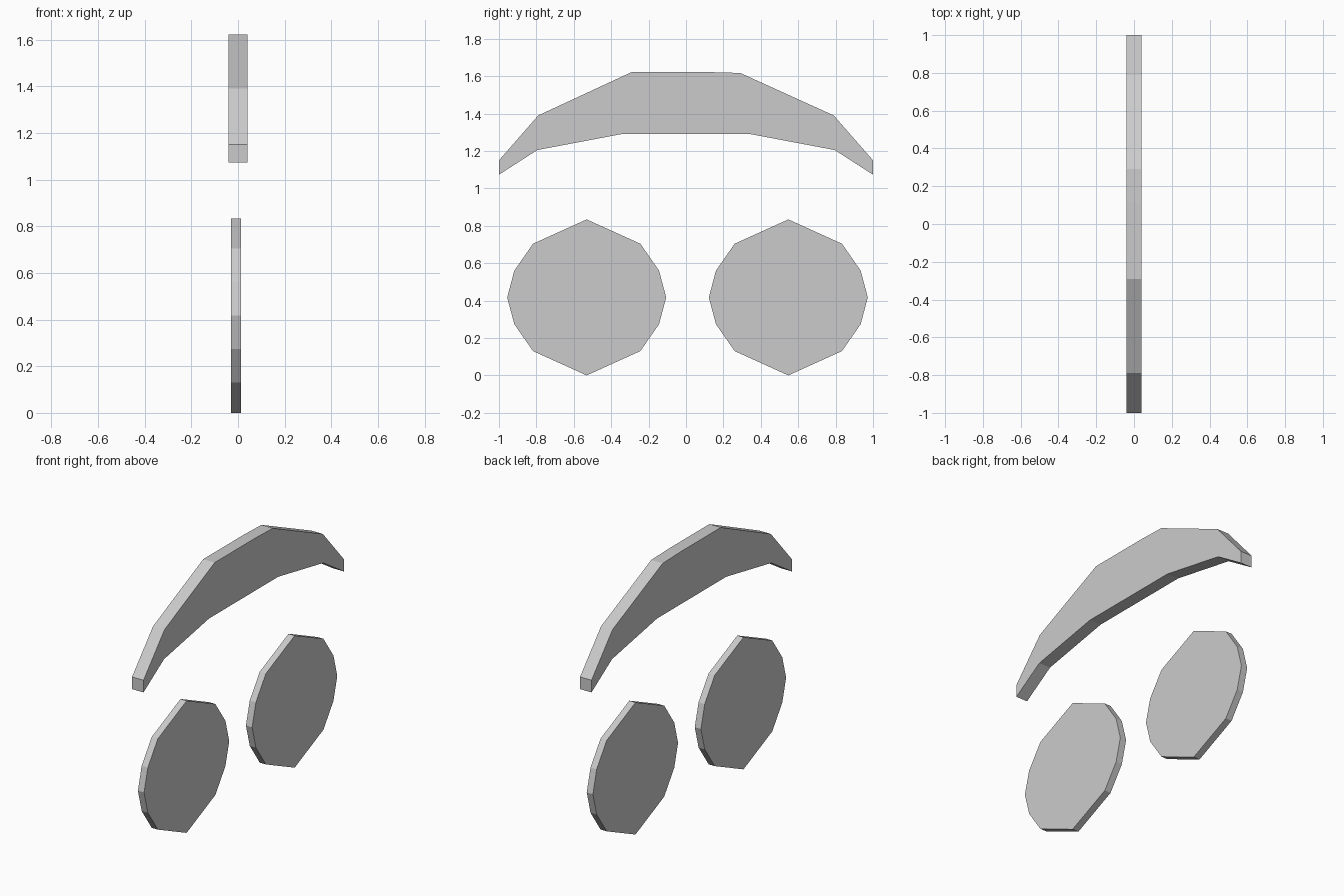
import bpy
import bmesh

cube = bpy.data.objects.get("Cube")
if cube:
    bpy.data.objects.remove(cube, do_unlink=True)

grey = bpy.data.materials.new("plain grey")
grey.use_nodes = True
colour = (0.6, 0.6, 0.6, 1)
grey.diffuse_color = colour
grey.node_tree.nodes["Principled BSDF"].inputs["Base Color"].default_value = colour


def plate(name, outline, x0, x1):
    """Extrude a closed (y, z) outline from x0 to x1."""
    bm = bmesh.new()
    face = bm.faces.new([bm.verts.new((x0, y, z)) for y, z in outline])
    result = bmesh.ops.extrude_face_region(bm, geom=[face])
    moved = [v for v in result["geom"] if isinstance(v, bmesh.types.BMVert)]
    bmesh.ops.translate(bm, verts=moved, vec=(x1 - x0, 0, 0))
    bmesh.ops.recalc_face_normals(bm, faces=bm.faces)
    mesh = bpy.data.meshes.new(name)
    bm.to_mesh(mesh)
    bm.free()
    mesh.materials.append(grey)
    obj = bpy.data.objects.new(name, mesh)
    bpy.context.collection.objects.link(obj)
    return obj


# Arched bar: upper edge front to back, then lower edge back to front
upper = [(-1, 1.15), (-0.79, 1.39), (-0.29, 1.622), (0.11, 1.622),
         (0.29, 1.617), (0.79, 1.39), (1, 1.15)]
lower = [(1, 1.073), (0.795, 1.205), (0.345, 1.29)]
lower += [(-y, z) for y, z in reversed(lower)]
plate("arched_bar", upper + lower, -0.04, 0.04)

# Twelve-sided discs, mirrored from one quarter of the outline
quarter = [(0, 0.417), (0.287, 0.287), (0.387, 0.143), (0.425, 0)]
half = quarter + [(y, -z) for y, z in reversed(quarter[:-1])]
ring = half + [(-y, z) for y, z in reversed(half[1:-1])]
for name, centre in (("front_disc", -0.531), ("rear_disc", 0.547)):
    plate(name, [(centre + y, 0.419 + z - 0.002) for y, z in ring], -0.03, 0.013)
